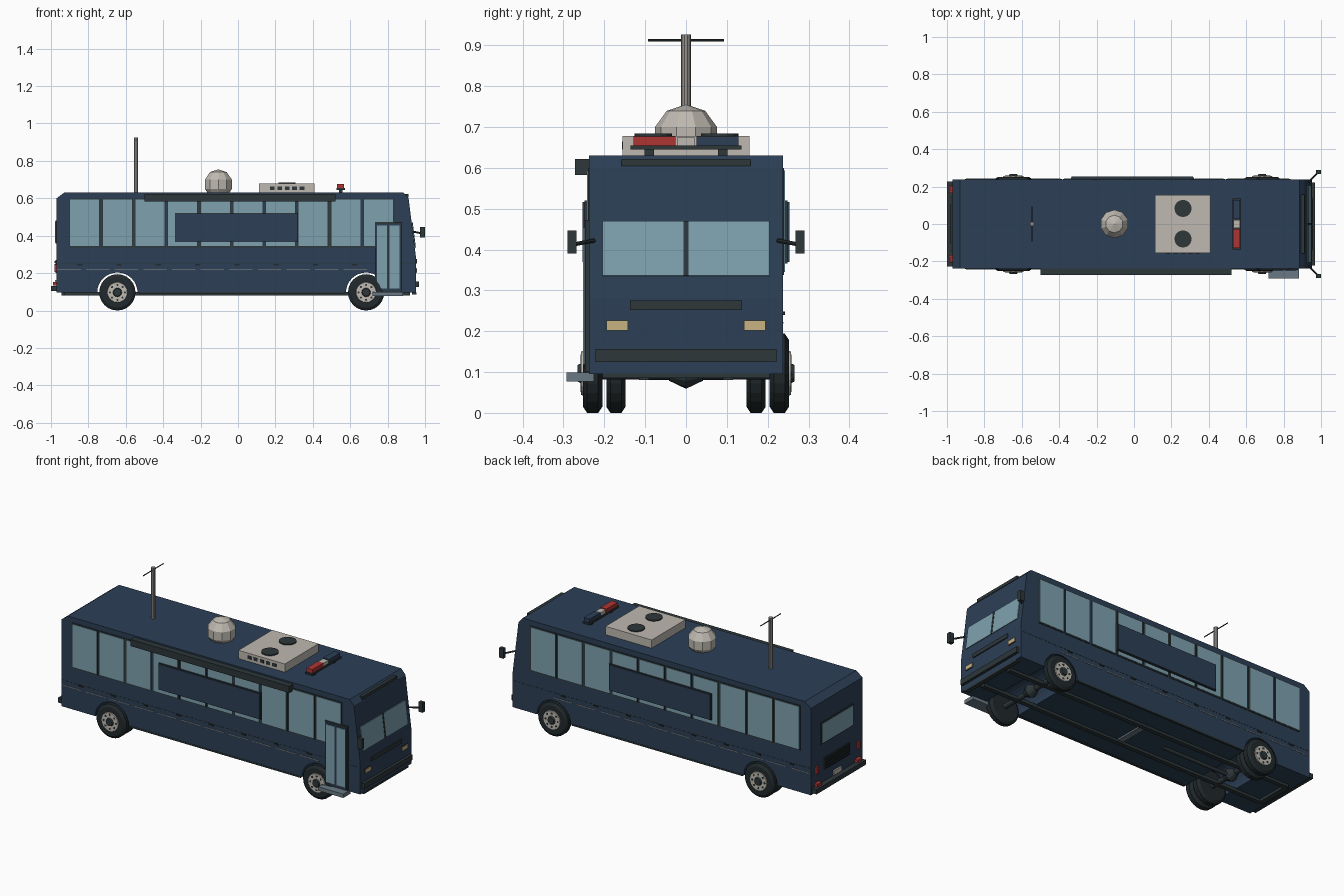
import bpy, bmesh, math
from mathutils import Matrix, Vector

if "Cube" in bpy.data.objects:
    bpy.data.objects.remove(bpy.data.objects["Cube"])


def material(name, rgb):
    m = bpy.data.materials.new(name)
    m.use_nodes = True
    m.diffuse_color = (*rgb, 1)
    m.node_tree.nodes["Principled BSDF"].inputs["Base Color"].default_value = (*rgb, 1)
    return m


NAVY = material("navy_paint", (0.025, 0.050, 0.092))
GLASS = material("pale_blue_glass", (0.21, 0.36, 0.43))
TRIM = material("dark_trim", (0.026, 0.038, 0.042))
RUBBER = material("black_rubber", (0.015, 0.022, 0.025))
LIGHT = material("warm_light_grey", (0.52, 0.49, 0.44))
METAL = material("mast_grey", (0.32, 0.30, 0.28))
RED = material("red_lens", (0.42, 0.035, 0.035))
TAN = material("tan_lens", (0.58, 0.45, 0.22))
STEEL = material("blue_steel", (0.14, 0.19, 0.23))


def finish(name, bm, mat):
    bmesh.ops.recalc_face_normals(bm, faces=bm.faces)
    mesh = bpy.data.meshes.new(name)
    bm.to_mesh(mesh)
    bm.free()
    mesh.materials.append(mat)
    ob = bpy.data.objects.new(name, mesh)
    bpy.context.collection.objects.link(ob)
    return ob


def box(name, mat, x, y, z, tilt=0):
    """Box from (low, high) ranges, optionally tilted about its own y axis."""
    bm = bmesh.new()
    size = [abs(r[1] - r[0]) for r in (x, y, z)]
    mid = Vector([(r[0] + r[1]) / 2 for r in (x, y, z)])
    bmesh.ops.create_cube(bm, size=1, matrix=Matrix.Translation(mid)
                          @ Matrix.Rotation(tilt, 4, "Y") @ Matrix.Diagonal((*size, 1)))
    return finish(name, bm, mat)


def rod(name, mat, a, b, r, r2=None, sides=12):
    """Cylinder or cone between two points."""
    a, b = Vector(a), Vector(b)
    bm = bmesh.new()
    turn = (b - a).to_track_quat("Z", "Y").to_matrix().to_4x4()
    bmesh.ops.create_cone(bm, cap_ends=True, segments=sides, radius1=r,
                          radius2=r if r2 is None else r2, depth=(b - a).length,
                          matrix=Matrix.Translation((a + b) / 2) @ turn)
    return finish(name, bm, mat)


# Body shell: side outline with wheel arches, extruded across the width
HALF, FLOOR, HUB = 0.237, 0.095, 0.097
REAR_X, FRONT_X = -0.645, 0.685
outline = [(-0.97, FLOOR)]
for cx in (REAR_X, FRONT_X):
    for i in range(17):
        a = math.pi * (1 - i / 16)
        outline.append((cx + 0.108 * math.cos(a), FLOOR + 0.108 * math.sin(a)))
outline += [(0.952, FLOOR), (0.952, 0.28), (0.912, 0.6), (0.885, 0.63), (-0.93, 0.63), (-0.97, 0.6)]
bm = bmesh.new()
side = bm.faces.new([bm.verts.new((x, -HALF, z)) for x, z in outline])
new = bmesh.ops.extrude_face_region(bm, geom=[side])["geom"]
bmesh.ops.translate(bm, vec=(0, 2 * HALF, 0), verts=[g for g in new if isinstance(g, bmesh.types.BMVert)])
finish("body_shell", bm, NAVY)

SLOPE = -math.atan(0.04 / 0.32)


def front_x(z):
    return 0.952 - max(0, z - 0.28) * 0.125


# Both long sides
for s, tag in ((-1, "right"), (1, "left")):
    def skin(depth, start=HALF - 0.01):
        return (s * start, s * (HALF + depth))

    for i in range(10):
        x = -0.897 + 0.1745 * i
        box(f"{tag}_window_frame", TRIM, (x - 0.006, x + 0.162), skin(0.003), (0.338, 0.6))
        box(f"{tag}_window_glass", GLASS, (x, x + 0.155), skin(0.005), (0.345, 0.593))
    box(f"{tag}_sign_panel_back", TRIM, (-0.337, 0.32), skin(0.012), (0.366, 0.52))
    box(f"{tag}_sign_panel", NAVY, (-0.333, 0.316), skin(0.016), (0.37, 0.516))
    box(f"{tag}_body_seam", TRIM, (-0.968, 0.945), skin(0.001), (0.248, 0.251))
    box(f"{tag}_skirt_rail", TRIM, (-0.53, 0.57), skin(0.002), (0.09, 0.099))
    for i in range(11):
        x = -0.965 + 0.153 * i
        box(f"{tag}_stripe_dash", METAL, (x, x + 0.125), skin(0.002), (0.219, 0.2225))
    for i in range(8):
        x = -0.86 + 0.21 * i
        box(f"{tag}_locker_handle", RUBBER, (x, x + 0.028), skin(0.005), (0.24, 0.248))

    # Mirror on a slanted arm
    rod(f"{tag}_mirror_arm", TRIM, (0.935, s * 0.225, 0.422), (0.985, s * 0.278, 0.412), 0.005, sides=8)
    box(f"{tag}_mirror", TRIM, (0.973, 1.0), (s * 0.268, s * 0.29), (0.39, 0.447))

    # Front lights and split windscreen
    box(f"{tag}_headlight_frame", TRIM, (0.94, 0.955), (s * 0.141, s * 0.197), (0.201, 0.228))
    box(f"{tag}_headlight", TAN, (0.94, 0.958), (s * 0.143, s * 0.194), (0.203, 0.225))
    x = front_x(0.403)
    box(f"{tag}_windscreen", GLASS, (x - 0.005, x + 0.004), (s * 0.006, s * 0.205), (0.335, 0.47), SLOPE)

    # Rear lights
    box(f"{tag}_tail_light", RED, (-0.982, -0.96), (s * 0.18, s * 0.2), (0.205, 0.245))
    box(f"{tag}_lower_tail_light", RED, (-0.99, -0.96), (s * 0.165, s * 0.205), (0.135, 0.152))

    # Wheels: single at the front, doubled at the rear
    for cx, end, inner in ((FRONT_X, "front", []), (REAR_X, "rear", [0.148])):
        for y0 in [0.205] + inner:
            y1 = y0 + 0.047
            rod(f"{tag}_{end}_tyre", RUBBER, (cx, s * (y0 + 0.01), HUB), (cx, s * (y1 - 0.01), HUB), 0.097, sides=24)
            for a, b in ((y0 + 0.01, y0), (y1 - 0.01, y1)):
                rod(f"{tag}_{end}_tyre_shoulder", RUBBER, (cx, s * a, HUB), (cx, s * b, HUB), 0.097, 0.082, 24)
        rod(f"{tag}_{end}_rim", LIGHT, (cx, s * 0.245, HUB), (cx, s * 0.257, HUB), 0.057, 0.053, 20)
        rod(f"{tag}_{end}_hub_cap", TRIM, (cx, s * 0.255, HUB), (cx, s * 0.266, HUB), 0.025, 0.02, 12)
        for i in range(8):
            a = math.tau * i / 8
            p = (cx + 0.04 * math.cos(a), HUB + 0.04 * math.sin(a))
            rod(f"{tag}_{end}_rim_hole", TRIM, (p[0], s * 0.25, p[1]), (p[0], s * 0.2585, p[1]), 0.006, sides=8)
    box(f"{tag}_chassis_rail", TRIM, (-0.93, 0.92), (s * 0.09, s * 0.115), (0.08, 0.1))

# Entrance door with two leaves, and its step
box("door_frame", TRIM, (0.732, 0.876), (-0.247, -0.225), (0.1, 0.472))
for x in (0.742, 0.81):
    box("door_leaf", NAVY, (x - 0.004, x + 0.06), (-0.249, -0.23), (0.106, 0.462))
    box("door_glass", GLASS, (x, x + 0.054), (-0.252, -0.23), (0.118, 0.454))
box("door_step", STEEL, (0.72, 0.882), (-0.292, -0.225), (0.077, 0.099))

# Awning along the door side
box("awning_case", TRIM, (-0.5, 0.52), (-0.272, -0.23), (0.583, 0.622))

# Front end trim
x = front_x(0.403)
box("windscreen_divider", TRIM, (x - 0.005, x + 0.006), (-0.006, 0.006), (0.335, 0.47), SLOPE)
box("front_grille", TRIM, (0.94, 0.958), (-0.137, 0.137), (0.252, 0.275))
box("front_bumper", TRIM, (0.94, 0.968), (-0.222, 0.222), (0.125, 0.156))
box("front_valance", TRIM, (0.93, 0.954), (-0.205, 0.205), (0.085, 0.096))
box("front_visor", TRIM, (0.885, 0.912), (-0.158, 0.158), (0.604, 0.622))

# Rear end
box("rear_window_frame", TRIM, (-0.975, -0.96), (-0.148, 0.148), (0.357, 0.482))
box("rear_window", GLASS, (-0.978, -0.96), (-0.142, 0.142), (0.363, 0.476))
box("engine_grille", TRIM, (-0.975, -0.96), (-0.115, 0.115), (0.2, 0.27))
for i in range(4):
    z = 0.207 + 0.016 * i
    box("engine_louvre", RUBBER, (-0.98, -0.96), (-0.108, 0.108), (z, z + 0.009))
box("rear_bumper", TRIM, (-1.0, -0.96), (-0.228, 0.228), (0.105, 0.132))
box("rear_plate", LIGHT, (-0.978, -0.96), (-0.035, 0.035), (0.136, 0.162))
box("tow_bracket", TRIM, (-0.945, -0.915), (-0.1, 0.1), (0.08, 0.1))

# Axles and drivetrain
for cx in (REAR_X, FRONT_X):
    rod("axle", TRIM, (cx, -0.22, HUB), (cx, 0.22, HUB), 0.015)
    rod("differential", TRIM, (cx, -0.042, HUB), (cx, 0, HUB), 0.018, 0.038)
    rod("differential", TRIM, (cx, 0.042, HUB), (cx, 0, HUB), 0.018, 0.038)
rod("drive_shaft", TRIM, (REAR_X, 0, 0.09), (-0.2, 0, 0.09), 0.01)
box("underfloor_plate", STEEL, (0.0, 0.035), (-0.085, 0.085), (0.086, 0.097))

# Roof air conditioner
box("air_conditioner", LIGHT, (0.112, 0.41), (-0.155, 0.155), (0.625, 0.678))
for y in (-0.08, 0.083):
    rod("fan_cover", TRIM, (0.262, y, 0.67), (0.262, y, 0.684), 0.046, sides=16)
for i in range(5):
    x = 0.17 + 0.04 * i
    box("cooler_vent", TRIM, (x, x + 0.025), (-0.157, -0.15), (0.645, 0.664))

# Emergency light bar
box("light_bar_base", TRIM, (0.526, 0.572), (-0.136, 0.136), (0.645, 0.655))
for y in (-0.09, 0.09):
    box("light_bar_foot", TRIM, (0.54, 0.558), (y - 0.012, y + 0.012), (0.625, 0.648))
box("red_lamp", RED, (0.53, 0.568), (-0.128, -0.026), (0.652, 0.677))
box("centre_lamp", LIGHT, (0.532, 0.566), (-0.022, 0.022), (0.652, 0.674))
box("blue_lamp", NAVY, (0.53, 0.568), (0.026, 0.128), (0.652, 0.677))

# Faceted satellite dome
bm = bmesh.new()
bmesh.ops.create_uvsphere(bm, u_segments=10, v_segments=5, radius=0.08,
                          matrix=Matrix.Translation((-0.105, 0, 0.675)))
finish("satellite_dome", bm, LIGHT)

# Mast with crossbar
rod("mast", METAL, (-0.545, 0, 0.62), (-0.545, 0, 0.926), 0.012, sides=10)
rod("mast_crossbar", TRIM, (-0.545, -0.093, 0.912), (-0.545, 0.093, 0.912), 0.003, sides=6)
